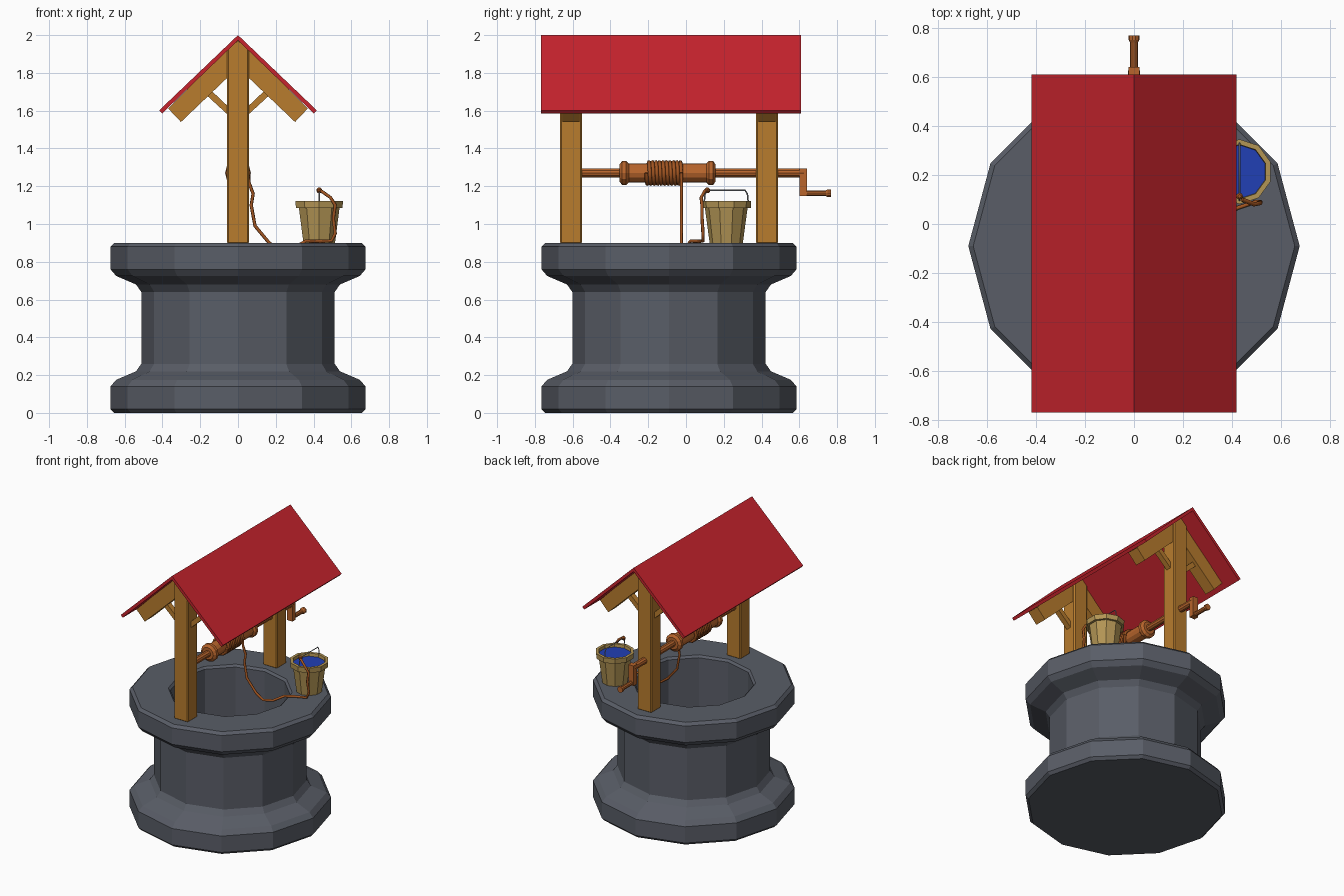
import bpy, bmesh, math
from mathutils import Matrix, Vector

if "Cube" in bpy.data.objects:
    bpy.data.objects.remove(bpy.data.objects["Cube"])

CY = -0.09  # well centre in y


def material(name, r, g, b):
    m = bpy.data.materials.new(name)
    m.diffuse_color = (r, g, b, 1)
    m.use_nodes = True
    m.node_tree.nodes["Principled BSDF"].inputs["Base Color"].default_value = m.diffuse_color
    return m


STONE = material("stone", 0.10, 0.11, 0.135)
WOOD = material("timber", 0.48, 0.20, 0.027)
ROOF = material("red_roof", 0.57, 0.017, 0.026)
WINCH = material("winch_wood", 0.48, 0.13, 0.025)
ROPE = material("rope", 0.36, 0.09, 0.015)
PALE = material("bucket_wood", 0.45, 0.30, 0.09)
WATER = material("water", 0.015, 0.05, 0.46)
METAL = material("metal", 0.3, 0.32, 0.35)


def finish(name, bm, mat):
    bmesh.ops.recalc_face_normals(bm, faces=bm.faces)
    me = bpy.data.meshes.new(name)
    bm.to_mesh(me)
    bm.free()
    me.materials.append(mat)
    ob = bpy.data.objects.new(name, me)
    bpy.context.collection.objects.link(ob)
    return ob


def lathe(name, profile, sides, mat, matrix, start=0.0):
    """Turn (radius, height) points about local z, capping both ends."""
    bm = bmesh.new()
    rings = []
    for r, h in profile:
        rings.append([bm.verts.new((r * math.cos(a), r * math.sin(a), h))
                      for a in (start + 2 * math.pi * i / sides for i in range(sides))])
    for a, b in zip(rings, rings[1:]):
        for i in range(sides):
            j = (i + 1) % sides
            bm.faces.new((a[i], a[j], b[j], b[i]))
    bm.faces.new(rings[0])
    bm.faces.new(rings[-1])
    bm.transform(matrix)
    return finish(name, bm, mat)


def prism(name, outline, y0, y1, mat):
    """Extrude an (x, z) outline along y."""
    bm = bmesh.new()
    face = bm.faces.new([bm.verts.new((x, y0, z)) for x, z in outline])
    ext = bmesh.ops.extrude_face_region(bm, geom=[face])["geom"]
    bmesh.ops.translate(bm, vec=(0, y1 - y0, 0),
                        verts=[v for v in ext if isinstance(v, bmesh.types.BMVert)])
    return finish(name, bm, mat)


def tube(name, points, radius, mat, res=1):
    """Round rod following a path."""
    cu = bpy.data.curves.new(name, "CURVE")
    cu.dimensions = "3D"
    cu.bevel_depth = radius
    cu.bevel_resolution = res
    cu.use_fill_caps = True
    sp = cu.splines.new("POLY")
    sp.points.add(len(points) - 1)
    for p, co in zip(sp.points, points):
        p.co = (*co, 1)
    cu.materials.append(mat)
    ob = bpy.data.objects.new(name, cu)
    bpy.context.collection.objects.link(ob)
    bpy.ops.object.select_all(action="DESELECT")
    ob.select_set(True)
    bpy.context.view_layer.objects.active = ob
    bpy.ops.object.convert(target="MESH")
    return ob


def along_y(x, z):
    return Matrix.Translation((x, 0, z)) @ Matrix.Rotation(-math.pi / 2, 4, "X")


# Stone well: outer wall, rim, then shaft
lathe("stone_well", [(0.655, 0), (0.675, 0.02), (0.675, 0.14), (0.645, 0.175),
                     (0.54, 0.22), (0.512, 0.26), (0.512, 0.64), (0.54, 0.68),
                     (0.645, 0.725), (0.675, 0.76), (0.675, 0.88), (0.655, 0.9),
                     (0.415, 0.9), (0.40, 0.885), (0.40, 0.05)],
      12, STONE, Matrix.Translation((0, CY, 0)))

# Posts with rafters and small braces
for label, y in (("front", -0.608), ("back", 0.428)):
    post = prism(label + "_post", [(-0.058, 0.895), (0.058, 0.895), (0.058, 1.927),
                                   (0, 1.982), (-0.058, 1.927)],
                 y - 0.058, y + 0.058, WOOD)
    bev = post.modifiers.new("soft_edges", "BEVEL")
    bev.width = 0.008
    bev.segments = 1
    for side, s in (("left", -1), ("right", 1)):
        prism(f"{label}_{side}_rafter",
              [(s * x, z) for x, z in ((0.04, 1.94), (0.37, 1.612), (0.302, 1.54), (0.04, 1.79))],
              y - 0.045, y + 0.045, WOOD)
        prism(f"{label}_{side}_brace",
              [(s * x, z) for x, z in ((0.05, 1.575), (0.17, 1.685), (0.145, 1.71), (0.05, 1.62))],
              y - 0.02, y + 0.02, WOOD)

# Gable roof
prism("roof", [(0, 2), (0.417, 1.602), (0.402, 1.585), (0, 1.972),
               (-0.402, 1.585), (-0.417, 1.602)], -0.768, 0.61, ROOF)

# Winch axle and drum
lathe("axle", [(0.024, -0.57), (0.024, 0.625)], 10, WINCH, along_y(0, 1.27))
lathe("drum", [(0.045, -0.352), (0.064, -0.338), (0.064, -0.317), (0.05, -0.303),
               (0.05, 0.108), (0.064, 0.122), (0.064, 0.143), (0.045, 0.157)],
      12, WINCH, along_y(0, 1.27))

# Crank arm and handle
prism("crank_arm", [(-0.022, 1.147), (0.022, 1.147), (0.022, 1.294), (-0.022, 1.294)],
      0.602, 0.64, WINCH)
lathe("crank_handle", [(0.016, 0.62), (0.016, 0.74), (0.022, 0.75), (0.022, 0.768)],
      10, WINCH, along_y(0, 1.163))

# Rope wound on the drum, dropping to the shaft and over to the bucket
turns, per = 10, 12
coil = []
for i in range(turns * per + 1):
    a = 2 * math.pi * i / per
    coil.append((0.058 * math.cos(a), -0.21 + 0.185 * i / (turns * per),
                 1.27 - 0.058 * math.sin(a)))
tube("rope_coil", coil, 0.0105, ROPE)
tube("loose_rope", [(0.058, -0.025, 1.27), (0.058, -0.025, 1.22), (0.08, -0.025, 1.16),
                    (0.07, -0.025, 1.10), (0.09, -0.025, 0.99), (0.165, -0.025, 0.9),
                    (0.22, -0.02, 0.86), (0.29, -0.005, 0.87), (0.36, 0.025, 0.91),
                    (0.42, 0.065, 0.908), (0.495, 0.09, 0.91), (0.515, 0.09, 0.95),
                    (0.505, 0.085, 1.03), (0.515, 0.085, 1.10), (0.49, 0.08, 1.14),
                    (0.44, 0.10, 1.175)], 0.009, ROPE)

# Bucket, water and bail
BX, BY = 0.43, 0.213
place = Matrix.Translation((BX, BY, 0))
half = math.pi / 10
lathe("bucket", [(0.088, 0.9), (0.113, 1.085), (0.13, 1.085), (0.132, 1.122),
                 (0.111, 1.122), (0.105, 1.06), (0.085, 0.92)], 10, PALE, place, half)
lathe("bucket_water", [(0.107, 1.085), (0.109, 1.1)], 10, WATER, place, half)
tube("bucket_handle", [(BX, BY - 0.118, 1.10), (BX, BY - 0.112, 1.16), (BX, BY - 0.10, 1.178),
                       (BX, BY + 0.10, 1.178), (BX, BY + 0.112, 1.16), (BX, BY + 0.118, 1.10)],
     0.004, METAL, 0)
lathe("rope_knot", [(0.007, -0.014), (0.014, -0.006), (0.014, 0.006), (0.007, 0.014)],
      8, ROPE, Matrix.Translation((BX, BY - 0.1, 1.178)))
